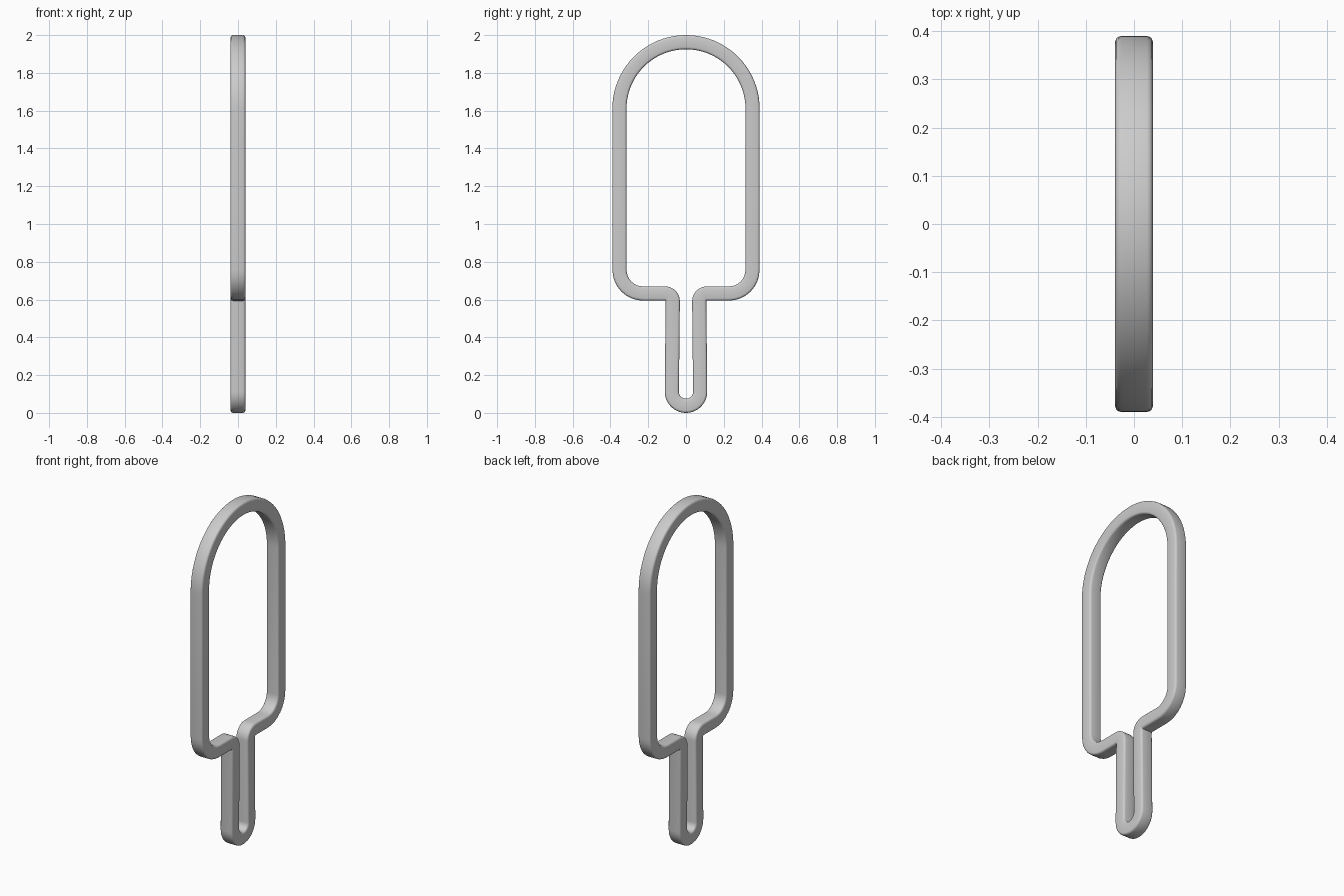
import bpy, bmesh
from math import sin, cos, radians

if "Cube" in bpy.data.objects:
    bpy.data.objects.remove(bpy.data.objects["Cube"])

HALF_W, HALF_X, BEV = 0.0375, 0.039, 0.012


def arc(cy, cz, ry, rz, a0, a1, n, side=1):
    """Points on an arc with the outline's outward normal."""
    out = []
    for i in range(n + 1):
        a = radians(a0 + (a1 - a0) * i / n)
        out.append((cy + ry * cos(a), cz + rz * sin(a), side * cos(a), side * sin(a)))
    return out


# Centre line of the right half: stick tip, neck, lower corner, domed top
half = (arc(0, 0.1125, 0.075, 0.075, -90, 0, 10)
        + arc(0.11, 0.592, 0.04, 0.04, 180, 90, 8, -1)
        + arc(0.227, 0.757, 0.125, 0.125, -90, 0, 8)
        + arc(0, 1.61, 0.3525, 0.3525, 0, 90, 20))
path = half + [(-y, z, -ny, nz) for y, z, ny, nz in half[-2:0:-1]]

# Rounded square section: (offset along the normal, x)
section = []
for k, (su, sx) in enumerate([(1, 1), (-1, 1), (-1, -1), (1, -1)]):
    for j in range(4):
        a = radians(90 * k + 30 * j)
        section.append((su * (HALF_W - BEV) + BEV * cos(a),
                        sx * (HALF_X - BEV) + BEV * sin(a)))

# Sweep the section around the closed outline
bm = bmesh.new()
rings = [[bm.verts.new((x, y + ny * u, z + nz * u)) for u, x in section]
         for y, z, ny, nz in path]
m = len(section)
for i, ring in enumerate(rings):
    nxt = rings[(i + 1) % len(rings)]
    for j in range(m):
        k = (j + 1) % m
        bm.faces.new((ring[j], ring[k], nxt[k], nxt[j]))
bmesh.ops.recalc_face_normals(bm, faces=bm.faces)

mesh = bpy.data.meshes.new("ice_pop_outline")
bm.to_mesh(mesh)
bm.free()
frame = bpy.data.objects.new("ice_pop_outline", mesh)
bpy.context.collection.objects.link(frame)
bpy.context.view_layer.objects.active = frame
frame.select_set(True)
bpy.ops.object.shade_smooth_by_angle(angle=radians(40))
